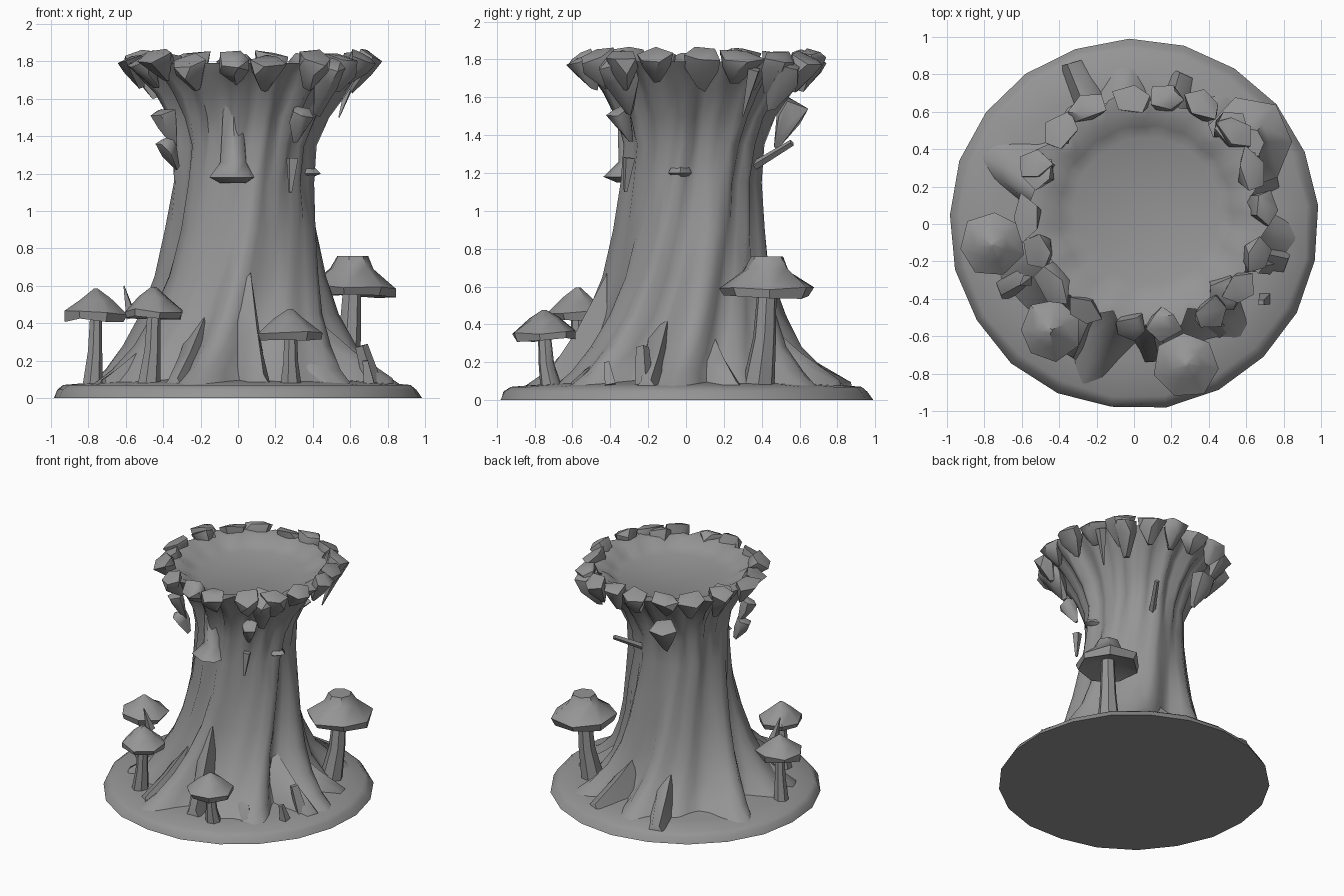
import bpy, bmesh, math, random
from mathutils import Vector, Matrix

random.seed(11)
if "Cube" in bpy.data.objects:
    bpy.data.objects.remove(bpy.data.objects["Cube"], do_unlink=True)

gray = bpy.data.materials.new("plain_gray")
gray.use_nodes = True
gray.diffuse_color = (0.3, 0.3, 0.3, 1)
gray.node_tree.nodes["Principled BSDF"].inputs["Base Color"].default_value = (0.3, 0.3, 0.3, 1)


def finish(bm, name, angle=None):
    bmesh.ops.recalc_face_normals(bm, faces=bm.faces)
    mesh = bpy.data.meshes.new(name)
    bm.to_mesh(mesh)
    bm.free()
    mesh.materials.append(gray)
    ob = bpy.data.objects.new(name, mesh)
    bpy.context.collection.objects.link(ob)
    if angle:
        bpy.ops.object.select_all(action='DESELECT')
        ob.select_set(True)
        bpy.context.view_layer.objects.active = ob
        bpy.ops.object.shade_smooth_by_angle(angle=math.radians(angle))
    return ob


def loft(name, rings, angle=None):
    """Skin a stack of equal rings and close both ends."""
    bm = bmesh.new()
    loops = [[bm.verts.new(p) for p in ring] for ring in rings]
    n = len(loops[0])
    for a, b in zip(loops, loops[1:]):
        for i in range(n):
            j = (i + 1) % n
            bm.faces.new((a[i], a[j], b[j], b[i]))
    bm.faces.new(loops[0][::-1])
    bm.faces.new(loops[-1])
    return finish(bm, name, angle)


def ring(c, r, n, z, wobble=0.0, turn=0.0):
    pts = []
    for i in range(n):
        rr = r * (1 + random.uniform(-wobble, wobble))
        t = turn + i * math.tau / n
        pts.append(Vector((c[0] + rr * math.cos(t), c[1] + rr * math.sin(t), z)))
    return pts


# Ground disc with a worn, sloping edge
loft("ground_disc", [ring((0, 0), 0.99, 21, 0, 0.006, 0.1), ring((0, 0), 0.965, 21, 0.045, 0.008, 0.1),
                     ring((0, 0), 0.93, 21, 0.07, 0.008, 0.1), ring((0, 0), 0.75, 21, 0.085, 0.02, 0.1),
                     ring((0, 0), 0.5, 21, 0.11, 0, 0.1)], 40)

# Twisted trunk: height, radius, root depth, flute depth, centre shift
PROFILE = [(0.05, 0.76, 0.15, 0.02, 0.0), (0.15, 0.645, 0.12, 0.02, 0.0), (0.28, 0.55, 0.085, 0.02, 0.0),
           (0.45, 0.47, 0.06, 0.02, 0.01), (0.65, 0.415, 0.045, 0.02, 0.02), (0.9, 0.375, 0.03, 0.02, 0.03),
           (1.15, 0.35, 0.02, 0.02, 0.03), (1.35, 0.355, 0.015, 0.025, 0.04), (1.5, 0.40, 0.01, 0.035, 0.05),
           (1.63, 0.475, 0.01, 0.045, 0.06), (1.73, 0.555, 0.01, 0.05, 0.06), (1.79, 0.61, 0.01, 0.055, 0.06),
           (1.785, 0.53, 0.0, 0.025, 0.06), (1.74, 0.46, 0.0, 0.01, 0.065), (1.71, 0.39, 0.0, 0.0, 0.07)]
SIDES = 60


def trunk_ring(z, r, root, flute, shift):
    pts = []
    for i in range(SIDES):
        t = i * math.tau / SIDES
        u = t - 0.5 * min(z, 1.3)
        ridge = root * (0.65 * math.cos(7 * u + 0.6) + 0.45 * math.cos(11 * u + 2))
        rr = r + ridge + flute * (0.7 * math.cos(16 * u) + 0.3 * math.cos(9 * u + 1))
        rr += random.uniform(-0.3, 0.3) * flute
        pts.append(Vector((shift + rr * math.cos(t), shift + rr * math.sin(t), z)))
    return pts


loft("trunk", [trunk_ring(*p) for p in PROFILE], 65)


# Faceted bark lumps: pointed below, wide above, leaning outward
def lump(name, pos, size, lean=0.4):
    az = math.atan2(pos[1] - 0.05, pos[0] - 0.05)
    bm = bmesh.new()
    for z, r, n in ((-0.75, 0.12, 3), (0.0, 0.42, 5), (0.42, 0.5, 5), (0.5, 0.25, 3)):
        for p in ring((0, 0), r, n, z, 0.25, random.uniform(0, 1.5)):
            bm.verts.new(p + Vector((0, 0, random.uniform(-0.08, 0.08))))
    hull = bmesh.ops.convex_hull(bm, input=bm.verts)
    bmesh.ops.delete(bm, geom=hull["geom_interior"], context='VERTS')
    mat = (Matrix.Translation(pos) @ Matrix.Rotation(az, 4, 'Z') @ Matrix.Rotation(lean, 4, 'Y')
           @ Matrix.Diagonal((size[0], size[1], size[2], 1)))
    bmesh.ops.transform(bm, matrix=mat, verts=bm.verts)
    return finish(bm, name, 42)


for i in range(18):
    a = i * math.tau / 18 + random.uniform(-0.06, 0.06)
    r = random.uniform(0.58, 0.63)
    lump("rim_lump", (0.07 + r * math.cos(a), 0.06 + r * math.sin(a), random.uniform(1.74, 1.785)),
         (0.16, random.uniform(0.17, 0.24), random.uniform(0.13, 0.18)), random.uniform(0.3, 0.7))

for pos, s in [((-0.38, -0.21, 1.46), 0.14), ((-0.36, -0.18, 1.32), 0.12), ((0.33, -0.33, 1.47), 0.13),
               ((-0.18, 0.54, 1.48), 0.18), ((0.47, -0.35, 1.7), 0.22), ((-0.5, 0.3, 1.75), 0.18),
               ((0.5, 0.5, 1.69), 0.19)]:
    lump("side_lump", pos, (s, s, s * 1.15))


# Shelf ledges that fade into folds of the upper trunk
def ledge(name, az, width, reach, low, high):
    out = Vector((math.cos(az), math.sin(az), 0))
    side = Vector((-out.y, out.x, 0))
    mid = Vector((0.04, 0.04, 0))

    def section(z, w, d):
        c = mid + Vector((0, 0, z))
        return [c + out * 0.28 - side * w, c + out * (d - 0.04) - side * w * 0.9,
                c + out * d + side * w * 0.3, c + out * (d - 0.05) + side * w, c + out * 0.28 + side * w]
    loft(name, [section(low, width * 0.6, reach - 0.07), section(low + 0.03, width, reach),
                section(low + 0.11, width * 0.6, reach - 0.08), section(high, width * 0.4, 0.41)], 55)


ledge("front_ledge", -math.pi / 2 - 0.2, 0.12, 0.48, 1.15, 1.6)
ledge("left_ledge", -0.22, 0.06, 0.41, 1.17, 1.5)


# Broken twigs and splinters
def spike(name, a, b, r0, r1):
    a, b = Vector(a), Vector(b)
    q = (b - a).to_track_quat('Z', 'Y')
    loft(name, [[p + q @ v for v in ring((0, 0), r, 4, 0)] for p, r in ((a, r0), (b, r1))])


spike("back_twig", (0.11, 0.33, 1.22), (0.25, 0.56, 1.36), 0.025, 0.018)
spike("front_twig", (0.28, -0.32, 1.1), (0.29, -0.3, 1.28), 0.01, 0.035)
spike("right_splinter", (-0.57, -0.3, 0.43), (-0.61, -0.33, 0.6), 0.035, 0.003)
spike("rim_splinter", (0.54, 0.3, 1.5), (0.62, 0.36, 1.75), 0.004, 0.04)
spike("root_stub", (0.72, -0.22, 0.08), (0.66, -0.23, 0.28), 0.05, 0.035)
spike("root_shard", (0.7, -0.4, 0.08), (0.68, -0.42, 0.2), 0.04, 0.02)

# Large outlying roots: direction, reach, height
for az, reach, high in [(-0.35, 0.84, 0.36), (0.2, 0.8, 0.3), (1.15, 0.84, 0.36), (1.85, 0.92, 0.34),
                        (2.6, 0.8, 0.35), (3.5, 0.8, 0.34), (4.15, 0.78, 0.36), (4.75, 0.74, 0.6),
                        (5.3, 0.76, 0.32)]:
    d = Vector((math.cos(az), math.sin(az), 0))
    s = Vector((-d.y, d.x, 0))
    rows = []
    for k, f in enumerate((1, 0.5, 0.1)):
        c = d * (0.42 + (reach - 0.42) * k / 2) + s * 0.04 * k
        w = 0.13 - 0.03 * k
        rows.append([c - s * w + Vector((0, 0, 0.05)), c - s * w * 0.4 + Vector((0, 0, 0.07 + high * f * 0.8)),
                     c + s * w * 0.4 + Vector((0, 0, 0.07 + high * f)), c + s * w + Vector((0, 0, 0.05))])
    loft("outer_root", rows, 70)


# Mushrooms with faceted caps
def mushroom(name, foot, head, radius, low, high, stem, flat):
    n = 7
    h = high - low
    turn = random.uniform(0, 1)
    mid = (foot[0] * 0.3 + head[0] * 0.7, foot[1] * 0.3 + head[1] * 0.7)
    loft(name + "_stem", [ring(foot, stem * 1.45, n, 0.06), ring(mid, stem, n, low * 0.6),
                          ring(head, stem * 0.8, n, low + h * 0.35)], 50)
    rings = [ring(head, stem * 0.8, n, low + h * 0.25, 0, turn), ring(head, radius * 0.92, n, low, 0.05, turn),
             ring(head, radius, n, low + h * 0.22, 0.06, turn),
             ring(head, radius * 0.5, n, low + h * 0.66, 0.08, turn),
             ring(head, radius * flat, n, high, 0, turn)]
    for r in rings[1:4]:
        for p in r:
            p.z += random.uniform(-0.015, 0.015)
    loft(name + "_cap", rings, 42)


mushroom("right_mushroom", (-0.78, -0.1), (-0.76, -0.11), 0.175, 0.42, 0.585, 0.04, 0.06)
mushroom("front_right_mushroom", (-0.48, -0.56), (-0.45, -0.57), 0.165, 0.43, 0.595, 0.045, 0.08)
mushroom("front_mushroom", (0.28, -0.71), (0.28, -0.75), 0.175, 0.32, 0.475, 0.042, 0.08)
mushroom("large_mushroom", (0.56, 0.38), (0.61, 0.43), 0.245, 0.55, 0.76, 0.062, 0.35)
